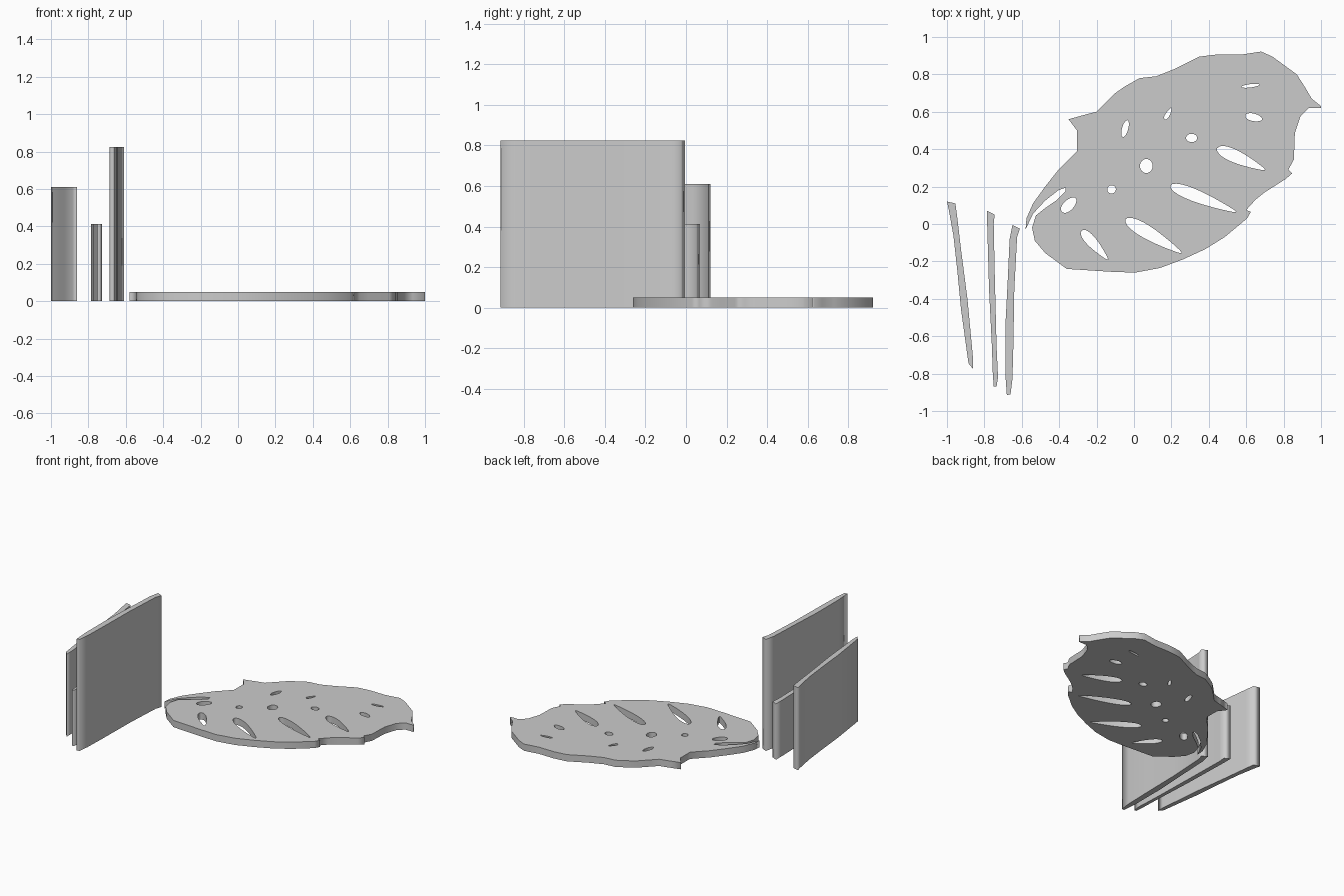
import bpy
from math import sin, cos, pi
from mathutils import Vector


def extruded(name, loops, height):
    """Fill closed outlines (inner ones become holes) and extrude from z = 0."""
    cu = bpy.data.curves.new(name, 'CURVE')
    cu.dimensions = '2D'
    cu.fill_mode = 'BOTH'
    cu.extrude = height / 2
    for pts in loops:
        sp = cu.splines.new('POLY')
        sp.points.add(len(pts) - 1)
        for p, (x, y) in zip(sp.points, pts):
            p.co = (x, y, height / 2, 1)
            p.co.z = 0
        sp.use_cyclic_u = True
    ob = bpy.data.objects.new(name, cu)
    bpy.context.collection.objects.link(ob)
    bpy.ops.object.select_all(action='DESELECT')
    ob.select_set(True)
    bpy.context.view_layer.objects.active = ob
    bpy.ops.object.convert(target='MESH')
    ob = bpy.context.view_layer.objects.active
    for v in ob.data.vertices:
        v.co.z += height / 2
    return ob


def teardrop(x0, y0, x1, y1, w, k=0.0, n=24):
    """Rounded slot from head to tail; k > 0 makes the head fatter."""
    a, b = Vector((x0, y0)), Vector((x1, y1))
    d = b - a
    side = Vector((-d.y, d.x)).normalized()
    pts = []
    for i in range(n):
        t = 2 * pi * i / n
        p = a + d * (0.5 - 0.5 * cos(t)) + side * (w / 2 * sin(t) * (1 + k * cos(t)))
        pts.append((p.x, p.y))
    return pts


# Leaf blade outline, including the thin curled stem and its slit
leaf = [
    (-.58, -.03), (-.575, .03), (-.54, .11), (-.475, .2), (-.4, .295), (-.305, .39),
    (-.305, .5), (-.35, .56), (-.26, .585), (-.2, .6), (-.16, .64), (-.1, .70),
    (-.05, .735), (-.005, .76), (.03, .78), (.12, .79), (.22, .83), (.35, .895),
    (.45, .907), (.57, .905), (.68, .922), (.74, .895), (.87, .80), (.915, .73),
    (.95, .67), (1, .63), (1, .62), (.935, .62), (.89, .575), (.86, .485),
    (.855, .345), (.825, .29), (.845, .27), (.81, .24), (.70, .17), (.65, .13),
    (.60, .075), (.625, .065), (.605, .03), (.485, -.07), (.38, -.135), (.26, -.19),
    (.14, -.235), (.005, -.26), (-.13, -.255), (-.36, -.24), (-.475, -.155),
    (-.53, -.09), (-.545, -.02), (-.525, .045), (-.475, .085), (-.41, .13),
    (-.365, .175), (-.365, .195), (-.405, .18), (-.475, .125), (-.54, .055)]

# Holes: head, tail, width, taper
holes = [
    (-.06, .465, -.035, .555, .033, 0), (.165, .56, .2, .62, .022, .4),
    (.575, .733, .67, .745, .018, 0), (.595, .58, .685, .56, .04, .1),
    (.278, .46, .338, .46, .045, 0), (.032, .31, .1, .31, .075, 0),
    (-.143, .185, -.097, .185, .044, 0), (-.385, .065, -.312, .138, .055, .1),
    (.445, .405, .70, .29, .062, .5), (.195, .205, .545, .065, .06, .5),
    (-.045, .025, .255, -.155, .065, .5), (-.28, -.035, -.14, -.19, .05, .5)]

extruded("leaf", [leaf] + [teardrop(*h) for h in holes], 0.05)

# Upright curved strips beside the leaf
extruded("outer_strip", [[
    (-1, .12), (-.955, .11), (-.945, .035), (-.925, -.135), (-.89, -.405),
    (-.86, -.725), (-.86, -.775), (-.885, -.745), (-.925, -.455),
    (-.945, -.245), (-.965, -.065), (-.99, .075)]], 0.61)
extruded("middle_strip", [[
    (-.785, .07), (-.745, .05), (-.75, 0), (-.745, -.25), (-.735, -.65),
    (-.727, -.82), (-.735, -.87), (-.75, -.87), (-.755, -.8), (-.76, -.65),
    (-.775, -.35), (-.785, 0)]], 0.413)
extruded("inner_strip", [[
    (-.65, -.005), (-.61, -.025), (-.625, -.07), (-.64, -.35), (-.645, -.65),
    (-.65, -.83), (-.66, -.91), (-.68, -.915), (-.688, -.8), (-.688, -.55),
    (-.675, -.3), (-.665, -.08)]], 0.825)
